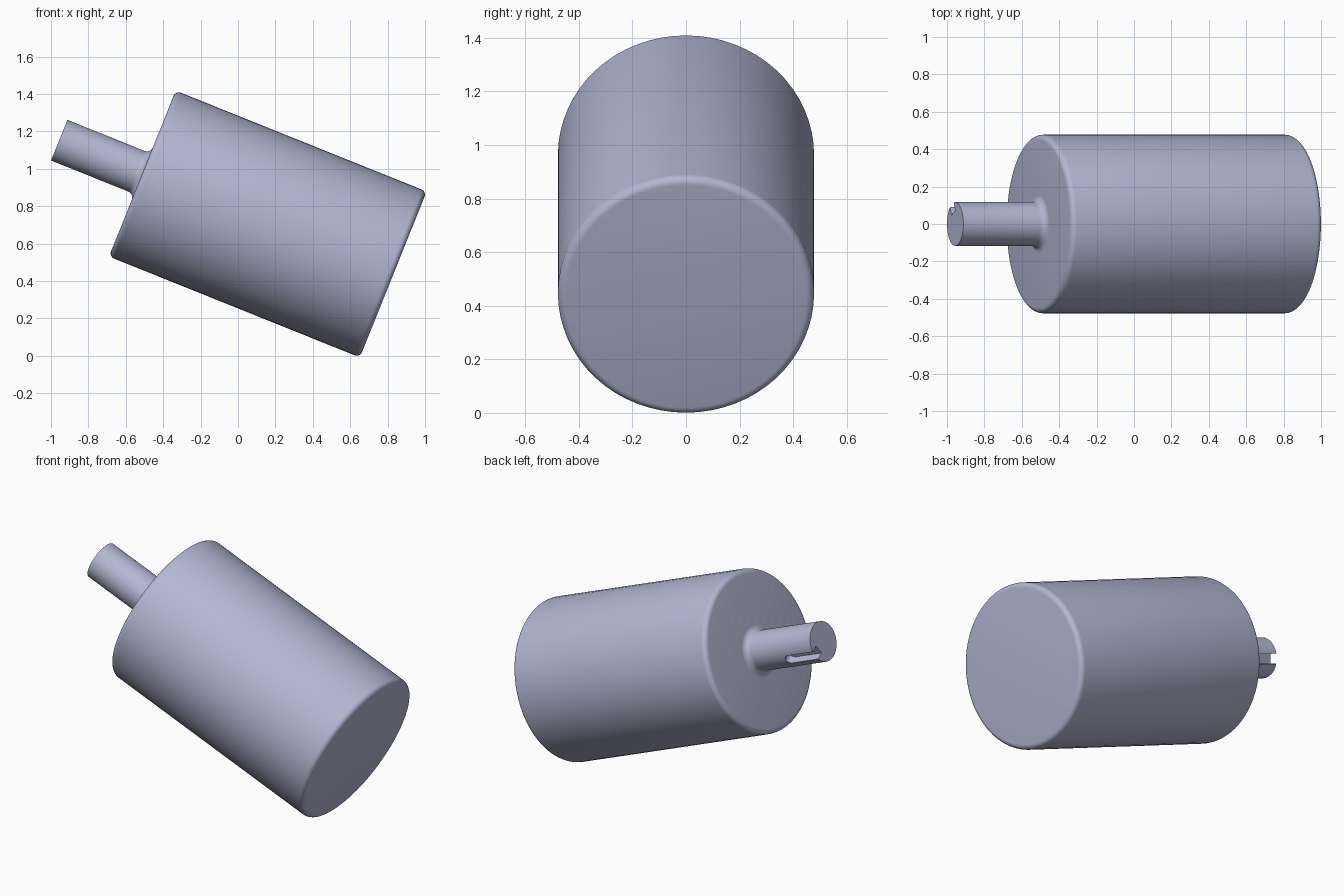
import bpy, bmesh
from math import radians, sin, cos, pi
from mathutils import Matrix, Vector

if "Cube" in bpy.data.objects:
    bpy.data.objects.remove(bpy.data.objects["Cube"], do_unlink=True)

R, L, ROUND = 0.478, 1.446, 0.03        # body radius, length, edge rounding
SR, SL, FILLET = 0.117, 0.479, 0.035    # shaft radius, length, root fillet
SLOT_W, SLOT_L, SLOT_FLOOR = 0.058, 0.22, 0.065
SLOT_ANGLE = -25                        # slot direction around the shaft
PLACE = Matrix.Translation((-0.5115, 0, 0.9745)) @ Matrix.Rotation(radians(21.9), 4, 'Y')

metal = bpy.data.materials.new("blue_grey_metal")
metal.use_nodes = True
COLOUR = (0.45, 0.47, 0.64, 1)
metal.diffuse_color = COLOUR
metal.node_tree.nodes["Principled BSDF"].inputs["Base Color"].default_value = COLOUR


def arc(cx, cr, radius, start, end, steps=6):
    """Points (x, r) along an arc in the profile plane."""
    angles = [radians(start + (end - start) * i / steps) for i in range(steps + 1)]
    return [(cx + radius * cos(a), cr + radius * sin(a)) for a in angles]


def make_object(name, bm):
    bmesh.ops.recalc_face_normals(bm, faces=bm.faces)
    mesh = bpy.data.meshes.new(name)
    bm.to_mesh(mesh)
    bm.free()
    mesh.materials.append(metal)
    obj = bpy.data.objects.new(name, mesh)
    bpy.context.collection.objects.link(obj)
    obj.matrix_world = PLACE
    return obj


def lathe(name, profile, sides):
    """Revolve (x, r) points round the x axis and cap both ends."""
    bm = bmesh.new()
    rings = []
    for x, r in profile:
        rings.append([bm.verts.new((x, r * cos(2 * pi * i / sides), r * sin(2 * pi * i / sides)))
                      for i in range(sides)])
    for a, b in zip(rings, rings[1:]):
        for i in range(sides):
            j = (i + 1) % sides
            bm.faces.new((a[i], a[j], b[j], b[i]))
    bm.faces.new(rings[0])
    bm.faces.new(rings[-1])
    return make_object(name, bm)


def smooth(obj):
    bpy.ops.object.select_all(action='DESELECT')
    obj.select_set(True)
    bpy.context.view_layer.objects.active = obj
    bpy.ops.object.shade_smooth_by_angle(angle=radians(30))


# Main drum with rounded rims
body = lathe("body", arc(ROUND, R - ROUND, ROUND, 180, 90)
             + arc(L - ROUND, R - ROUND, ROUND, 90, 0), 64)

# Shaft with a concave fillet where it meets the drum
shaft = lathe("shaft", [(-SL, SR)] + arc(-FILLET, SR + FILLET, FILLET, 270, 360)
              + [(0.01, SR + FILLET)], 48)

# Keyway cutter: round-ended prism, extruded outward from the slot floor
bm = bmesh.new()
outline = [(-SL - 0.05, SLOT_W / 2), (-SL - 0.05, -SLOT_W / 2)]
outline += arc(-SL + SLOT_L - SLOT_W / 2, 0, SLOT_W / 2, -90, 90, 10)
floor = bm.faces.new([bm.verts.new((x, SLOT_FLOOR, z)) for x, z in outline])
wall = bmesh.ops.extrude_face_region(bm, geom=[floor])
bmesh.ops.translate(bm, vec=Vector((0, 0.1, 0)),
                    verts=[g for g in wall["geom"] if isinstance(g, bmesh.types.BMVert)])
bmesh.ops.rotate(bm, verts=bm.verts, matrix=Matrix.Rotation(radians(SLOT_ANGLE), 3, 'X'))
cutter = make_object("keyway_cutter", bm)
cutter.hide_render = True

# Cut the keyway, then discard the cutter
cut = shaft.modifiers.new("keyway", 'BOOLEAN')
cut.operation = 'DIFFERENCE'
cut.solver = 'EXACT'
cut.object = cutter
bpy.context.view_layer.objects.active = shaft
bpy.context.view_layer.update()
bpy.ops.object.modifier_apply(modifier=cut.name)
bpy.data.objects.remove(cutter, do_unlink=True)

for part in (body, shaft):
    smooth(part)
